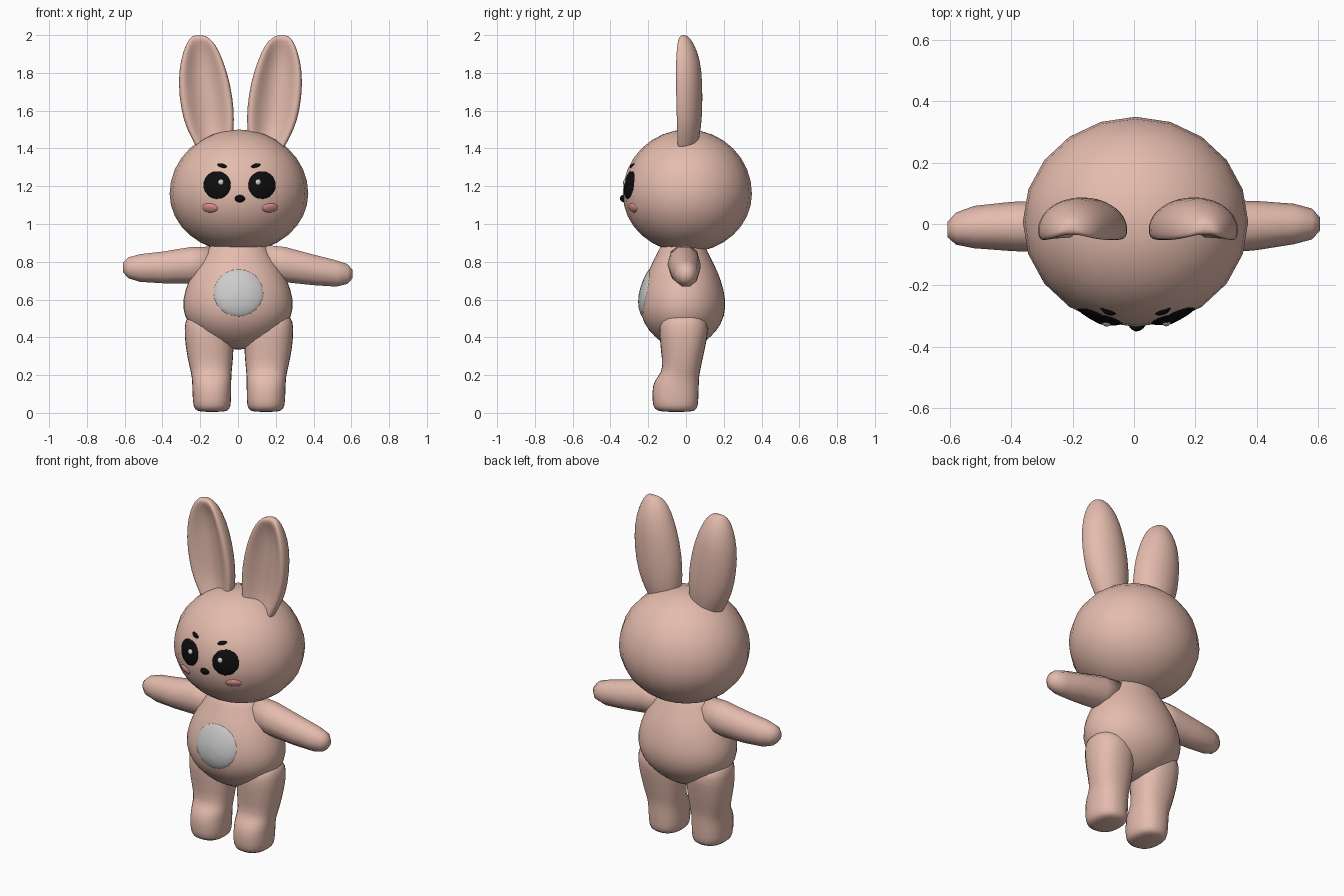
import bpy, bmesh
from math import sin, cos, pi, sqrt, radians
from mathutils import Vector
from mathutils.bvhtree import BVHTree

if "Cube" in bpy.data.objects:
    bpy.data.objects.remove(bpy.data.objects["Cube"])


def material(name, rgb):
    m = bpy.data.materials.new(name)
    m.diffuse_color = (*rgb, 1)
    m.use_nodes = True
    m.node_tree.nodes["Principled BSDF"].inputs["Base Color"].default_value = m.diffuse_color
    return m


FUR = material("fur", (0.78, 0.50, 0.42))
BLACK = material("black", (0.004, 0.004, 0.004))
PINK = material("pink", (0.75, 0.28, 0.28))


def finish(name, bm, mat, subdiv=0):
    bmesh.ops.recalc_face_normals(bm, faces=bm.faces[:])
    for f in bm.faces:
        f.smooth = True
    me = bpy.data.meshes.new(name)
    bm.to_mesh(me)
    bm.free()
    ob = bpy.data.objects.new(name, me)
    bpy.context.collection.objects.link(ob)
    if mat:
        me.materials.append(mat)
    if subdiv:
        mod = ob.modifiers.new("smooth", 'SUBSURF')
        mod.levels = mod.render_levels = subdiv
    return ob


def loft(name, rings, mat, subdiv=0):
    """Skin a list of equal point rings and cap both ends."""
    bm = bmesh.new()
    loops = [[bm.verts.new(p) for p in ring] for ring in rings]
    n = len(loops[0])
    for a, b in zip(loops, loops[1:]):
        for i in range(n):
            j = (i + 1) % n
            bm.faces.new((a[i], a[j], b[j], b[i]))
    bm.faces.new(loops[0])
    bm.faces.new(loops[-1])
    return finish(name, bm, mat, subdiv)


def section(n, power=2.0):
    """Unit superellipse."""
    out = []
    for i in range(n):
        c, s = cos(2 * pi * i / n), sin(2 * pi * i / n)
        k = (abs(c) ** power + abs(s) ** power) ** (-1 / power)
        out.append((c * k, s * k))
    return out


# Head: sphere with a slightly flatter lower half
bm = bmesh.new()
bmesh.ops.create_uvsphere(bm, u_segments=20, v_segments=16, radius=1)
for v in bm.verts:
    x, y, z = v.co
    v.co = (0.005 + 0.367 * x, 0.007 + 0.342 * y, 1.16 + z * (0.34 if z > 0 else 0.31))
head = finish("head", bm, FUR)

# Body: pear-shaped lathe, narrower front to back
profile = [(0.03, 0.335), (0.11, 0.352), (0.20, 0.405), (0.27, 0.47), (0.302, 0.555),
           (0.287, 0.65), (0.24, 0.755), (0.185, 0.83), (0.16, 0.88), (0.10, 0.92)]
body = loft("body", [[(r * c, -0.017 + 0.775 * r * s, z) for c, s in section(20)]
                     for r, z in profile], FUR, 1)

# Arms: x, y, z, half depth, half height
right_arm = [(0.13, -0.01, 0.80, 0.085, 0.095), (0.25, -0.01, 0.785, 0.088, 0.098),
             (0.40, -0.005, 0.757, 0.08, 0.085), (0.52, 0.0, 0.738, 0.066, 0.073),
             (0.58, 0.0, 0.735, 0.05, 0.055), (0.605, 0.0, 0.735, 0.022, 0.025)]
left_arm = [(-0.13, -0.01, 0.79, 0.085, 0.095), (-0.25, -0.008, 0.782, 0.086, 0.101),
            (-0.40, -0.008, 0.77, 0.08, 0.088), (-0.52, -0.01, 0.767, 0.069, 0.077),
            (-0.58, -0.015, 0.768, 0.052, 0.058), (-0.608, -0.018, 0.77, 0.024, 0.028)]
for name, arm in (("right_arm", right_arm), ("left_arm", left_arm)):
    loft(name, [[(x, y + ry * c, z + rz * s) for c, s in section(10)]
                for x, y, z, ry, rz in arm], FUR)

# Legs with stubby forward feet: z, x, front y, back y, half width
leg = [(0.53, 0.17, -0.09, 0.06, 0.08), (0.50, 0.165, -0.13, 0.10, 0.115),
       (0.46, 0.16, -0.147, 0.127, 0.133), (0.35, 0.155, -0.138, 0.105, 0.132),
       (0.23, 0.148, -0.122, 0.078, 0.113), (0.195, 0.145, -0.15, 0.072, 0.107),
       (0.15, 0.144, -0.182, 0.07, 0.105), (0.06, 0.143, -0.181, 0.068, 0.104),
       (0.018, 0.142, -0.172, 0.062, 0.097), (0.004, 0.142, -0.13, 0.03, 0.065)]
for side, name in ((1, "right_leg"), (-1, "left_leg")):
    loft(name, [[(0.005 + side * x + w * c, (y0 + y1) / 2 + (y1 - y0) / 2 * s, z)
                 for c, s in section(12, 2.8)] for z, x, y0, y1, w in leg], FUR, 1)

# Ears with a hollow front: z, inner x, outer x, front y, back y, hollow
ear = [(1.36, 0.07, 0.21, -0.05, 0.05, 0.5), (1.42, 0.045, 0.24, -0.056, 0.062, 0.7),
       (1.50, 0.035, 0.285, -0.062, 0.08, 1), (1.60, 0.031, 0.316, -0.066, 0.088, 1),
       (1.75, 0.053, 0.332, -0.070, 0.088, 1), (1.87, 0.092, 0.318, -0.068, 0.077, 1),
       (1.95, 0.13, 0.29, -0.057, 0.045, 0.7), (1.985, 0.165, 0.267, -0.043, 0.02, 0.1),
       (2.0, 0.195, 0.245, -0.025, 0.002, 0)]


def ear_ring(side, z, x0, x1, y0, y1, hollow):
    pts = []
    for i in range(24):
        c, s = cos(2 * pi * i / 24), sin(2 * pi * i / 24)
        if s >= 0:
            v = -0.4 + 1.4 * s
        else:
            v = -0.4 - 0.6 * sqrt(-s) + hollow * 0.95 * max(0, 1 - (c / 0.78) ** 2)
        pts.append((0.013 + side * ((x0 + x1) / 2 + (x1 - x0) / 2 * c),
                    (y0 + y1) / 2 + (y1 - y0) / 2 * v, z))
    return pts


for side, name in ((1, "right_ear"), (-1, "left_ear")):
    loft(name, [ear_ring(side, *r) for r in ear], FUR, 1)

# Face and belly details: shallow domes wrapped onto the surface behind them
bpy.context.view_layer.update()
deps = bpy.context.evaluated_depsgraph_get()
surface = {o.name: BVHTree.FromObject(o, deps) for o in (head, body)}


def dome(name, target, x, z, rx, rz, bulge, mat, tilt=0):
    ct, st = cos(radians(tilt)), sin(radians(tilt))
    rings = []
    for r in (0.08, 0.35, 0.6, 0.8, 0.93, 1.0):
        ring = []
        for c, s in section(24):
            u, w = r * rx * c, r * rz * s
            px, pz = x + u * ct - w * st, z + u * st + w * ct
            hit = surface[target].ray_cast(Vector((px, -2, pz)), Vector((0, 1, 0)))[0]
            ring.append((px, hit.y + 0.004 - (bulge + 0.004) * sqrt(1 - r * r), pz))
        rings.append(ring)
    loft(name, rings, mat)


dome("belly_patch", "body", 0.003, 0.635, 0.137, 0.13, 0.014, None)
dome("nose", "head", 0.01, 1.134, 0.028, 0.02, 0.018, BLACK)
for side, name in ((1, "right"), (-1, "left")):
    dome(name + "_eye", "head", 0.008 + side * 0.119, 1.206, 0.076, 0.077, 0.012, BLACK)
    dome(name + "_eye_glint", "head", 0.008 + side * 0.099, 1.221, 0.019, 0.02, 0.019, None)
    dome(name + "_brow", "head", 0.005 + side * 0.089, 1.309, 0.027, 0.011, 0.009, BLACK, side * 15)
    dome(name + "_cheek", "head", 0.01 + side * 0.16, 1.085, 0.044, 0.025, 0.012, PINK, side * 5)
